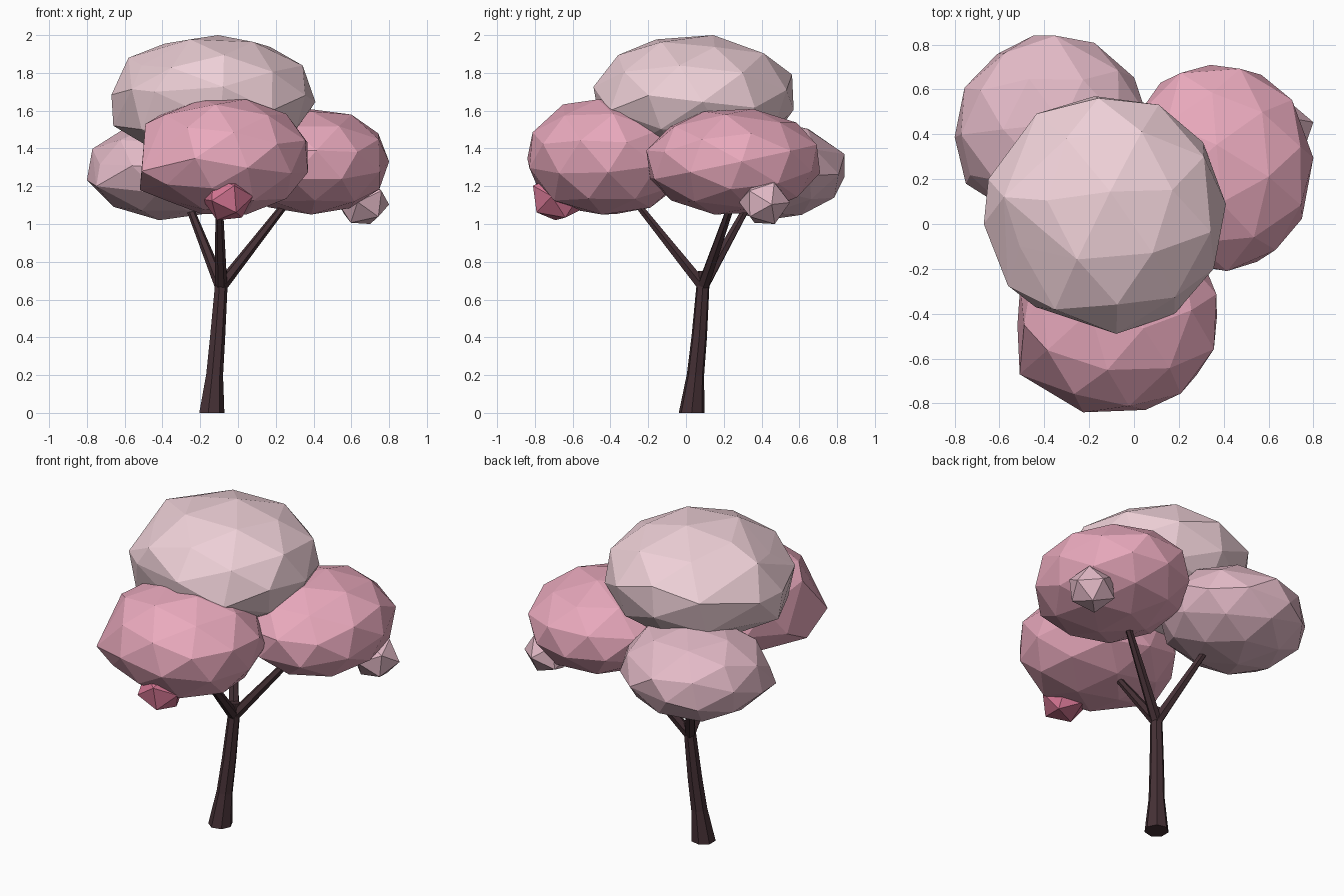
import bpy, bmesh, math, random
from mathutils import Vector, Euler

if "Cube" in bpy.data.objects:
    bpy.data.objects.remove(bpy.data.objects["Cube"])


def material(name, rgb):
    m = bpy.data.materials.new(name)
    m.diffuse_color = (*rgb, 1)
    m.use_nodes = True
    m.node_tree.nodes["Principled BSDF"].inputs["Base Color"].default_value = m.diffuse_color
    return m


BARK = material("bark", (0.06, 0.03, 0.036))
PALE = material("pale_pink", (0.87, 0.64, 0.69))
DUSTY = material("dusty_pink", (0.77, 0.49, 0.57))
PINK = material("pink", (0.82, 0.40, 0.51))
DEEP = material("deep_pink", (0.66, 0.18, 0.29))


def finish(name, bm, mat):
    bmesh.ops.recalc_face_normals(bm, faces=bm.faces)
    me = bpy.data.meshes.new(name)
    bm.to_mesh(me)
    bm.free()
    me.materials.append(mat)
    ob = bpy.data.objects.new(name, me)
    bpy.context.collection.objects.link(ob)


def limb(name, path, sides):
    """Tapered tube through (x, y, z, radius) points; first ring on the ground stays level."""
    bm = bmesh.new()
    pts = [Vector(p[:3]) for p in path]
    rings = []
    for i, p in enumerate(path):
        d = pts[min(i + 1, len(pts) - 1)] - pts[max(i - 1, 0)]
        if p[2] == 0:
            d = Vector((0, 0, 1))
        q = Vector((0, 0, 1)).rotation_difference(d)
        rings.append([bm.verts.new(pts[i] + q @ Vector((
            p[3] * math.cos(math.tau * k / sides),
            p[3] * math.sin(math.tau * k / sides), 0))) for k in range(sides)])
    for a, b in zip(rings, rings[1:]):
        for k in range(sides):
            n = (k + 1) % sides
            bm.faces.new((a[k], a[n], b[n], b[k]))
    bm.faces.new(rings[0])
    bm.faces.new(rings[-1])
    finish(name, bm, BARK)


def puff(name, lo, hi, mat, detail=2, seed=1, corners=()):
    """Faceted, uneven ball fitted to a box; corners replace their nearest points."""
    rnd = random.Random(seed)
    ball = bmesh.new()
    bmesh.ops.create_icosphere(ball, subdivisions=detail, radius=1)
    rot = Euler([rnd.uniform(0, 6) for _ in range(3)]).to_matrix()
    pts = [rot @ v.co * rnd.uniform(0.98, 1.02) for v in ball.verts]
    ball.free()
    for i in range(3):
        a, b = min(p[i] for p in pts), max(p[i] for p in pts)
        for p in pts:
            p[i] = lo[i] + (p[i] - a) / (b - a) * (hi[i] - lo[i])
    corners = [Vector(c) for c in corners]
    for c in corners:
        pts.remove(min(pts, key=lambda p: (p - c).length))
    bm = bmesh.new()
    for p in pts + corners:
        bm.verts.new(p)
    hull = bmesh.ops.convex_hull(bm, input=bm.verts)
    inner = [g for g in hull["geom_interior"] if isinstance(g, bmesh.types.BMVert)]
    bmesh.ops.delete(bm, geom=inner, context='VERTS')
    finish(name, bm, mat)


# Trunk
limb("trunk", [(-0.142, 0.03, 0, 0.07), (-0.126, 0.05, 0.2, 0.047),
               (-0.110, 0.07, 0.4, 0.042), (-0.09, 0.09, 0.68, 0.035),
               (-0.09, 0.095, 0.75, 0.031)], 7)

# Three branches forking from the trunk top
for name, end in (("front_branch", (-0.10, -0.27, 1.12)),
                  ("right_branch", (0.27, 0.25, 1.13)),
                  ("back_left_branch", (-0.27, 0.34, 1.12))):
    limb(name, [(-0.09, 0.09, 0.67, 0.033), (*end, 0.019)], 6)

# Large foliage clumps
puff("top_foliage", (-0.67, -0.49, 1.33), (0.41, 0.57, 2.0), PALE, seed=3,
     corners=[(-0.66, 0.03, 1.52), (-0.51, -0.28, 1.50), (-0.44, -0.37, 1.70),
              (-0.51, -0.1, 1.84), (-0.58, 0.12, 1.88), (-0.65, 0.2, 1.68)])
puff("front_foliage", (-0.53, -0.84, 1.05), (0.37, 0.0, 1.66), PINK, seed=5,
     corners=[(-0.51, -0.67, 1.28), (-0.52, -0.45, 1.18), (-0.49, -0.45, 1.53)])
puff("right_foliage", (-0.06, -0.21, 1.05), (0.80, 0.71, 1.61), PINK, seed=8)
puff("back_left_foliage", (-0.80, 0.03, 1.02), (0.06, 0.84, 1.55), DUSTY, seed=11,
     corners=[(-0.75, 0.18, 1.2), (-0.45, 0.84, 1.25), (-0.35, 0.84, 1.37)])

# Small foliage tufts
puff("front_tuft", (-0.19, -0.81, 1.02), (0.08, -0.55, 1.26), DEEP, 1, 4)
puff("right_tuft", (0.52, 0.28, 1.0), (0.80, 0.55, 1.23), DUSTY, 1, 6)
